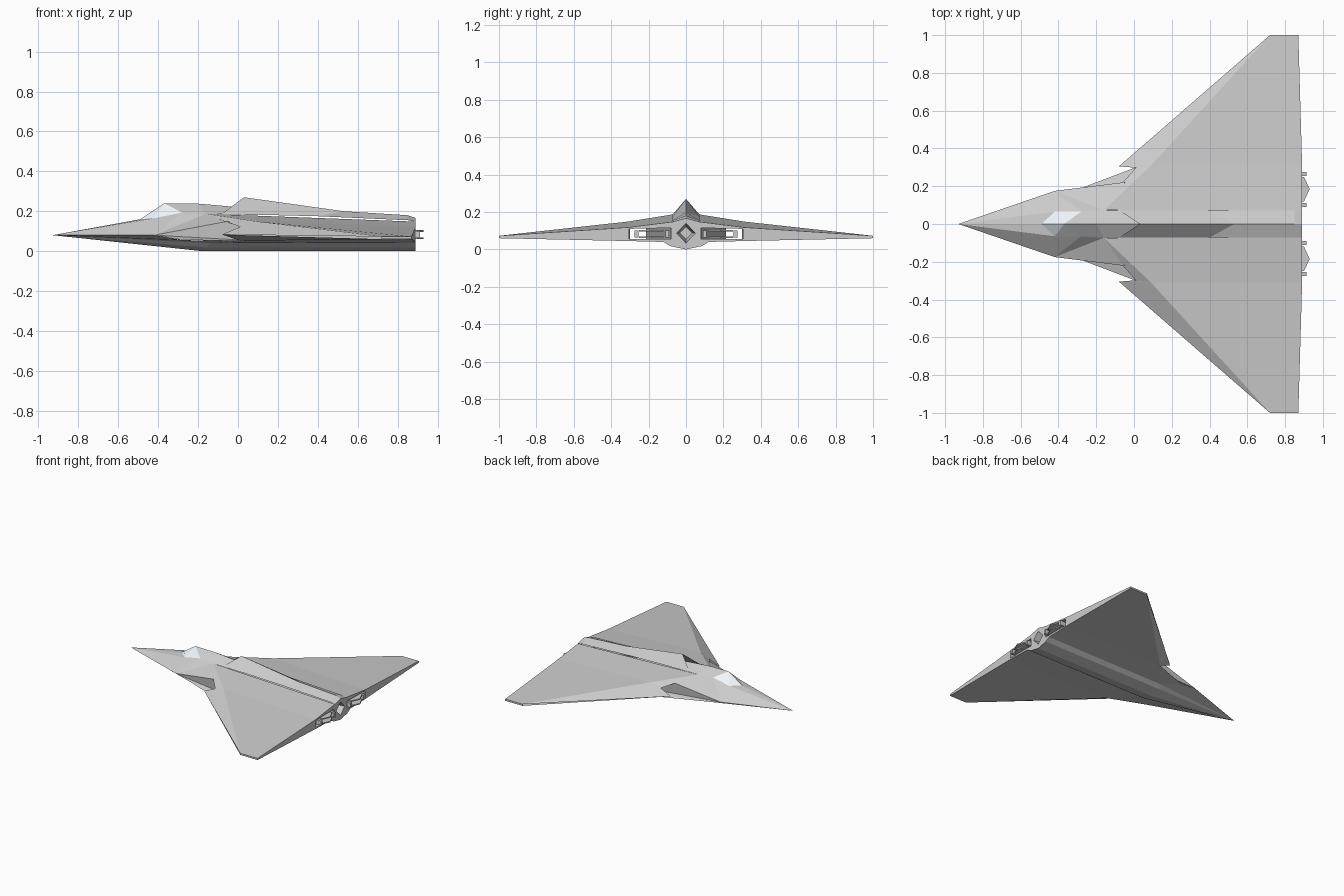
import bpy, bmesh
from mathutils import Vector

if "Cube" in bpy.data.objects:
    bpy.data.objects.remove(bpy.data.objects["Cube"])


def panel(name, pts, faces, facing, mirror=True, mat=None):
    """Half-model panels, mirrored over y=0; normals follow the facing vector."""
    bm = bmesh.new()
    for side in ((1, -1) if mirror else (1,)):
        vs = {k: bm.verts.new((p[0], p[1] * side, p[2])) for k, p in pts.items()}
        want = Vector((facing[0], facing[1] * side, facing[2]))
        for f in faces:
            face = bm.faces.new([vs[k] for k in f.split()])
            face.normal_update()
            if face.normal.dot(want) < 0:
                face.normal_flip()
    bmesh.ops.remove_doubles(bm, verts=bm.verts, dist=0.0005)
    loose = [v for v in bm.verts if not v.link_faces]
    bmesh.ops.delete(bm, geom=loose, context='VERTS')
    me = bpy.data.meshes.new(name)
    bm.to_mesh(me)
    bm.free()
    ob = bpy.data.objects.new(name, me)
    bpy.context.collection.objects.link(ob)
    if mat:
        me.materials.append(mat)
    return ob


def box(name, c, s):
    bpy.ops.mesh.primitive_cube_add(size=1, location=c)
    ob = bpy.context.object
    ob.name, ob.scale = name, s
    return ob


def solid(name, outline, z0, z1):
    """Flat plate extruded in z from an xy outline."""
    bm = bmesh.new()
    f = bm.faces.new([bm.verts.new((x, y, z0)) for x, y in outline])
    r = bmesh.ops.extrude_face_region(bm, geom=[f])
    bmesh.ops.translate(bm, verts=[v for v in r['geom'] if isinstance(v, bmesh.types.BMVert)],
                        vec=(0, 0, z1 - z0))
    bmesh.ops.recalc_face_normals(bm, faces=bm.faces)
    me = bpy.data.meshes.new(name)
    bm.to_mesh(me)
    bm.free()
    ob = bpy.data.objects.new(name, me)
    bpy.context.collection.objects.link(ob)
    return ob


# Corner points shared by several panels
nose, chine = (-.93, 0, .08), (-.42, .175, .08)
shoulder = (-.16, .073, .187)
ramp, lipu, lipl = (-.06, .22, .148), (.01, .298, .122), (.01, .30, .052)
sill_f, sill_s, sill_r = (-.49, 0, .16), (-.42, .065, .165), (-.28, .065, .193)
peak = (-.37, 0, .24)
rear_in, rear_out = (.89, .07, .148), (.89, .31, .118)
low_in, low_out = (.89, .12, .04), (.89, .31, .045)

# Forward fuselage top
panel("forward_fuselage", dict(N=nose, C=chine, A=sill_f, P=sill_s, Q=sill_r, T=peak,
      U=(-.2, 0, .238), V=(.10, 0, .212), S=shoulder, W=(.10, .07, .18), R=ramp),
      ["N A P", "N P C", "P Q C", "Q S C", "S R C", "T U Q", "U S Q", "U V W S"], (0, .2, 1))

# Canopy glass
glass = bpy.data.materials.new("canopy_glass")
glass.diffuse_color = (.9, .95, 1, .12)
glass.use_nodes = True
glass.node_tree.nodes["Principled BSDF"].inputs["Base Color"].default_value = glass.diffuse_color
panel("canopy", dict(A=sill_f, P=sill_s, Q=sill_r, T=peak),
      ["A P T", "P Q T"], (-.2, .5, 1), mat=glass)

# Cockpit tub and seat
panel("cockpit_tub", dict(A=sill_f, P=sill_s, Q=sill_r, a=(-.47, 0, .135), p=(-.41, .05, .135),
      q=(-.28, .05, .135), b=(-.28, 0, .135), t=(-.28, 0, .20)),
      ["a p q b", "A P p a", "P Q q p", "Q t b q"], (-.1, -.3, 1))
box("seat_base", (-.40, 0, .146), (.06, .045, .022))
box("seat_back", (-.375, 0, .172), (.014, .04, .05))
box("seat_headrest", (-.375, 0, .203), (.012, .022, .016))
box("instrument_panel", (-.445, 0, .157), (.012, .05, .03))

# Inlet side ramp and inlet floor
panel("inlet_ramp", dict(C=chine, R=ramp, F=(.03, .215, .055), G=(.10, .215, .145)),
      ["C R G F"], (0, 1, 0))
panel("inlet_floor", dict(C=chine, D=(-.28, .19, .056), L=lipl, F=(.03, .215, .055)),
      ["C D L F"], (0, 0, 1))

# Upper wing skins and leading edge
tip_f, tip_r = (.72, 1, .073), (.87, 1, .073)
spike = (-.08, .305, .083)
panel("upper_wing", dict(S=shoulder, R=ramp, L=lipu, W=(.09, .31, .149), E=(.89, .07, .148),
      T=tip_f, X=tip_r, O=rear_out, K=spike),
      ["S R L W", "L K W", "K T W", "S W O E", "W T X O"], (0, .1, 1))
panel("inlet_outer_cheek", dict(K=spike, U=lipu, L=lipl), ["K U L"], (0, -1, 0))

# Belly: keel strip, keel bevels and lower wing
panel("belly", dict(N=nose, K=(-.18, 0, 0), k=(.89, 0, 0), L=(-.16, .085, .018),
      l=(.89, .085, .018), M=(-.14, .115, .04), m=low_in, C=chine, D=(-.28, .19, .055),
      P=lipl, Q=spike, T=(.72, 1, .06), t=(.87, 1, .06), O=low_out),
      ["N K L", "N L M", "N M D C", "K k l L", "L l m M", "M P D", "M m O P",
       "P Q T", "P T t O"], (0, 0, -1))
panel("wing_tip", dict(a=tip_f, b=tip_r, c=(.87, 1, .06), d=(.72, 1, .06)), ["a b c d"], (0, 1, 0))

# Dorsal spine with swept inlet mouth
panel("dorsal_spine", dict(A=(.03, 0, .27), B=(.53, 0, .2), C=(.85, 0, .18), D=(.89, 0, .166),
      a=(-.08, .072, .187), b=(.4, .072, .175), c=(.85, .072, .155), d=rear_in),
      ["A a b B", "B b c C", "C c d D"], (0, .5, 1))
panel("dorsal_inlet_back", dict(a=(.10, 0, .258), b=(.10, .072, .184), c=(.10, 0, .18)),
      ["a b c"], (-1, 0, 0))

# Rear closing faces around the exhaust slots and the diamond tail opening
panel("rear_bulkhead", dict(D=(.89, 0, .166), d=rear_in, O=rear_out, o=low_out, m=low_in,
      l=(.89, .085, .018), k=(.89, 0, 0), t=(.87, 1, .073), s=(.87, 1, .06),
      a=(.89, .08, .115), b=(.89, .08, .055), e=(.89, .305, .11), f=(.89, .305, .055),
      p=(.89, 0, .14), q=(.89, .05, .087), r=(.89, 0, .034)),
      ["D d a q p", "a b q", "q b l k r", "d O e a", "b f o m", "b m l", "O o f e",
       "O t s o"], (1, 0, 0))
panel("tail_opening", dict(p=(.89, 0, .14), q=(.89, .05, .087), r=(.89, 0, .034),
      P=(.80, 0, .12), Q=(.80, .033, .087), R=(.80, 0, .054)),
      ["p q Q P", "q r R Q", "P Q R"], (1, -.5, 0))

# Through ducts from inlet to exhaust
duct = dict(a=(.89, .08, .115), b=(.89, .08, .055), e=(.89, .305, .11), f=(.89, .305, .055),
            A=(.10, .215, .145), B=(.03, .215, .055), E=(.01, .298, .122), F=lipl)
panel("duct_roof", duct, ["a e E A"], (0, 0, -1))
panel("duct_floor", duct, ["b f F B"], (0, 0, 1))
panel("duct_inner_wall", duct, ["a b B A"], (0, 1, 0))
panel("duct_outer_wall", duct, ["e f F E"], (0, -1, 0))

# Exhaust petals and vanes
for s, side in ((1, "left"), (-1, "right")):
    for z, level in ((.06, "lower"), (.096, "upper")):
        solid(f"exhaust_petal_{level}_{side}",
              [(.85, .12 * s), (.90, .12 * s), (.93, .185 * s), (.90, .25 * s), (.85, .25 * s)],
              z, z + .009)
    for y, part in ((.10, "inner"), (.265, "outer")):
        box(f"exhaust_block_{part}_{side}", (.885, y * s, .083), (.055, .02, .036))
